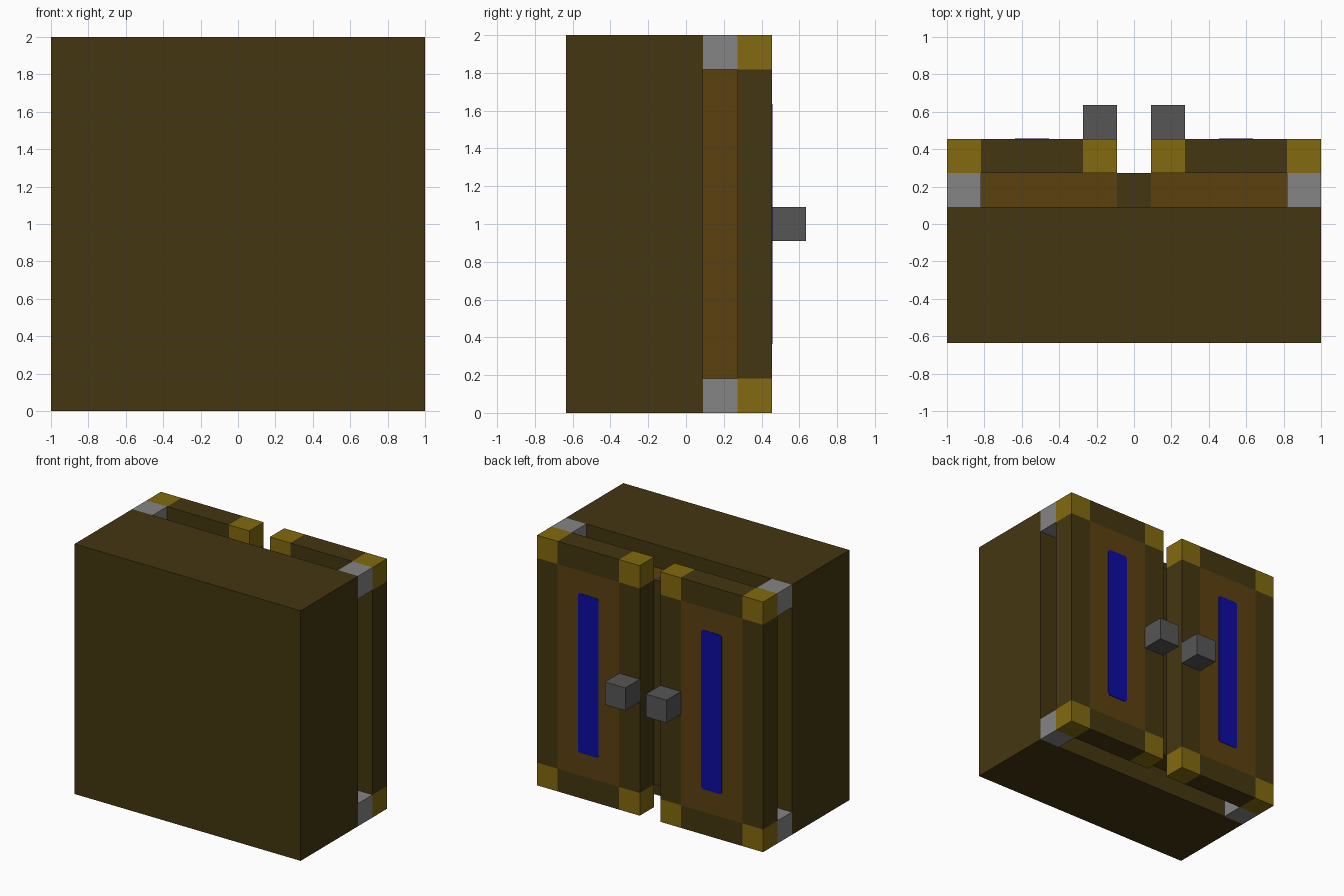
import bpy
import bmesh

if "Cube" in bpy.data.objects:
    bpy.data.objects.remove(bpy.data.objects["Cube"])

U = 2 / 11  # module: the cabinet is 11 x 7 x 11 modules


def srgb(hex_code):
    vals = [int(hex_code[i:i + 2], 16) / 255 for i in (0, 2, 4)]
    return [v / 12.92 if v <= 0.04045 else ((v + 0.055) / 1.055) ** 2.4 for v in vals] + [1]


def material(name, hex_code):
    m = bpy.data.materials.new(name)
    m.diffuse_color = srgb(hex_code)
    m.use_nodes = True
    m.node_tree.nodes["Principled BSDF"].inputs["Base Color"].default_value = m.diffuse_color
    return m


DARK = material("dark wood", "443610")
BROWN = material("brown wood", "5B4110")
GOLD = material("gold", "826A0E")
LIGHT = material("light grey metal", "858585")
GREY = material("dark grey metal", "565656")
BLUE = material("blue", "0C0CA2")


def box(name, x, y, z, mat, rounding=0):
    """Box spanning (min, max) ranges in modules; x from the middle, y from the front, z from the floor."""
    lo = (x[0] * U, (y[0] - 3.5) * U, z[0] * U)
    hi = (x[1] * U, (y[1] - 3.5) * U, z[1] * U)
    mesh = bpy.data.meshes.new(name)
    bm = bmesh.new()
    bmesh.ops.create_cube(bm, size=1)
    for v in bm.verts:
        v.co = [lo[i] + (v.co[i] + 0.5) * (hi[i] - lo[i]) for i in range(3)]
    if rounding:  # round the corners seen from the back
        edges = [e for e in bm.edges
                 if abs(e.verts[0].co.y - e.verts[1].co.y) > 1e-5]
        bmesh.ops.bevel(bm, geom=edges, offset=rounding, segments=3,
                        profile=0.5, affect='EDGES')
    bmesh.ops.recalc_face_normals(bm, faces=bm.faces)
    bm.to_mesh(mesh)
    bm.free()
    mesh.materials.append(mat)
    ob = bpy.data.objects.new(name, mesh)
    bpy.context.collection.objects.link(ob)
    return ob


def pair(name, x, y, z, mat, rounding=0):
    """Matching boxes on both sides of the middle."""
    box(name + "_right", x, y, z, mat, rounding)
    box(name + "_left", (-x[1], -x[0]), y, z, mat, rounding)


# Main body
box("body", (-5.5, 5.5), (0, 4), (0, 11), DARK)

# Inner layer between body and doors
box("center_post", (-0.5, 0.5), (4, 5), (1, 10), DARK)
pair("inner_panel", (0.5, 4.5), (4, 5), (1, 10), BROWN)

# Hinges and door frames
DOOR = (5, 6)
for end, z in (("bottom", (0, 1)), ("top", (10, 11))):
    pair(end + "_hinge", (4.5, 5.5), (4, 5), z, LIGHT)
    pair(end + "_rail", (1.5, 4.5), DOOR, z, DARK)
    pair(end + "_inner_corner", (0.5, 1.5), DOOR, z, GOLD)
    pair(end + "_outer_corner", (4.5, 5.5), DOOR, z, GOLD)
pair("inner_stile", (0.5, 1.5), DOOR, (1, 10), DARK)
pair("outer_stile", (4.5, 5.5), DOOR, (1, 10), DARK)
pair("door_panel", (1.5, 4.5), DOOR, (1, 10), BROWN)

# Blue inlays and handles
pair("inlay", (2.5, 3.5), (6, 6.02), (2, 9), BLUE, rounding=0.02)
pair("handle", (0.5, 1.5), (6, 7), (5, 6), GREY)
